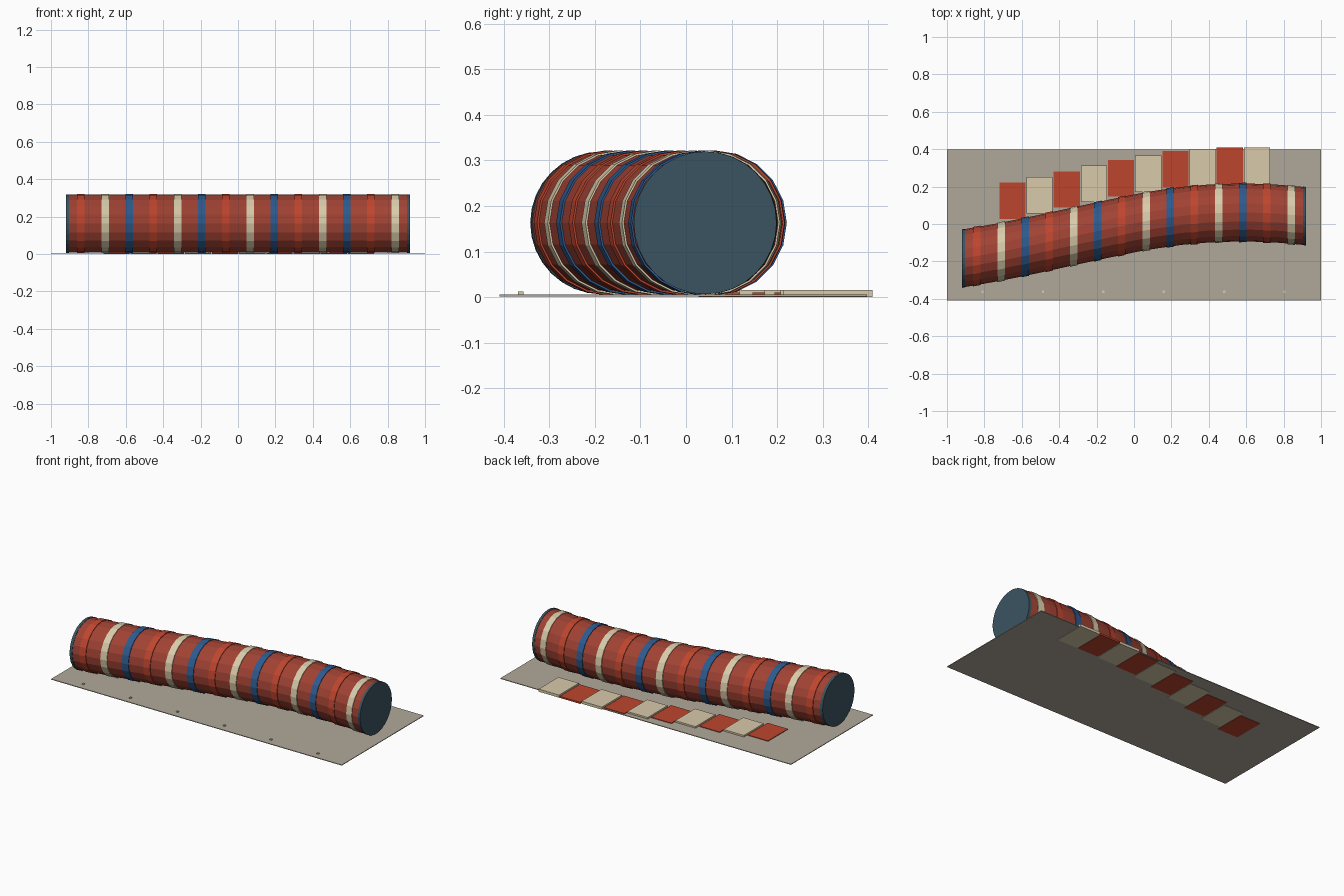
import bpy, bmesh, math

if "Cube" in bpy.data.objects:
    bpy.data.objects.remove(bpy.data.objects["Cube"])


def srgb(r, g, b):
    f = lambda c: (c / 255 / 12.92) if c < 11 else ((c / 255 + 0.055) / 1.055) ** 2.4
    return (f(r), f(g), f(b), 1)


def material(name, *rgb):
    m = bpy.data.materials.new(name)
    m.diffuse_color = srgb(*rgb)
    m.use_nodes = True
    m.node_tree.nodes["Principled BSDF"].inputs["Base Color"].default_value = m.diffuse_color
    return m


BODY = material("brick red", 160, 66, 51)
RED = material("bright red", 190, 69, 46)
CREAM = material("cream", 216, 203, 170)
BLUE = material("blue", 45, 90, 142)
TEAL = material("dark teal", 58, 84, 97)
STONE = material("stone grey", 176, 169, 154)

# Sideways path of the roll: x, y
PATH = [(-0.92, -0.185), (-0.72, -0.15), (-0.52, -0.109), (-0.32, -0.065),
        (-0.12, -0.022), (0.06, 0.015), (0.24, 0.042), (0.42, 0.058),
        (0.6, 0.062), (0.76, 0.056), (0.92, 0.042)]
AXIS_Z = 0.163


def path_y(x):
    for (x0, y0), (x1, y1) in zip(PATH, PATH[1:]):
        if x <= x1 + 1e-6:
            return y0 + (y1 - y0) * (x - x0) / (x1 - x0)
    return PATH[-1][1]


def finish(name, bm, mat):
    bmesh.ops.recalc_face_normals(bm, faces=bm.faces)
    me = bpy.data.meshes.new(name)
    bm.to_mesh(me)
    bm.free()
    me.materials.append(mat)
    ob = bpy.data.objects.new(name, me)
    bpy.context.collection.objects.link(ob)
    return ob


def drum(name, xs, radius, mat, sides=20):
    """Closed tube through upright rings that follow the path."""
    bm = bmesh.new()
    rings = []
    for x in xs:
        y = path_y(x)
        rings.append([bm.verts.new((x, y + radius * math.cos(a), AXIS_Z + radius * math.sin(a)))
                      for a in (2 * math.pi * i / sides for i in range(sides))])
    for a, b in zip(rings, rings[1:]):
        for i in range(sides):
            j = (i + 1) % sides
            bm.faces.new((a[i], a[j], b[j], b[i]))
    bm.faces.new(rings[0])
    bm.faces.new(rings[-1])
    return finish(name, bm, mat)


def box(name, x0, x1, y0, y1, z0, z1, mat):
    bm = bmesh.new()
    bmesh.ops.create_cube(bm, size=1)
    for v in bm.verts:
        v.co = (x1 if v.co.x > 0 else x0, y1 if v.co.y > 0 else y0, z1 if v.co.z > 0 else z0)
    return finish(name, bm, mat)


# Ground mat
box("ground_mat", -1, 1, -0.409, 0.397, 0.002, 0.006, STONE)

# Long bent roll with end caps
STEPS = 28
drum("roll_body", [-0.906 + 1.812 * i / STEPS for i in range(STEPS + 1)], 0.155, BODY)
drum("left_end_cap", [-0.92, -0.904], 0.1565, TEAL, 32)
drum("right_end_cap", [0.904, 0.92], 0.1565, TEAL, 32)

# Raised bands repeating red, cream, blue
for i in range(14):
    x = -0.84 + i * 0.1292
    mat, word = ((RED, "red"), (CREAM, "cream"), (BLUE, "blue"))[i % 3]
    drum(f"{word}_band_{i + 1}", [x - 0.02, x, x + 0.02], 0.159, mat)

# Row of tiles behind the roll
TILE_BACK = [0.222, 0.252, 0.282, 0.312, 0.341, 0.367, 0.389, 0.402, 0.409, 0.409]
for i, back in enumerate(TILE_BACK):
    x = -0.72 + i * 0.1453
    cream = i % 2
    box(f"{'cream' if cream else 'red'}_tile_{i + 1}", x, x + 0.14, back - 0.195, back,
        0.0, 0.016 if cream else 0.010, CREAM if cream else RED)

# Small pegs along the front edge
for i in range(6):
    x = -0.81 + i * 0.323
    box(f"peg_{i + 1}", x - 0.006, x + 0.006, -0.368, -0.356, 0.004, 0.012, CREAM)
